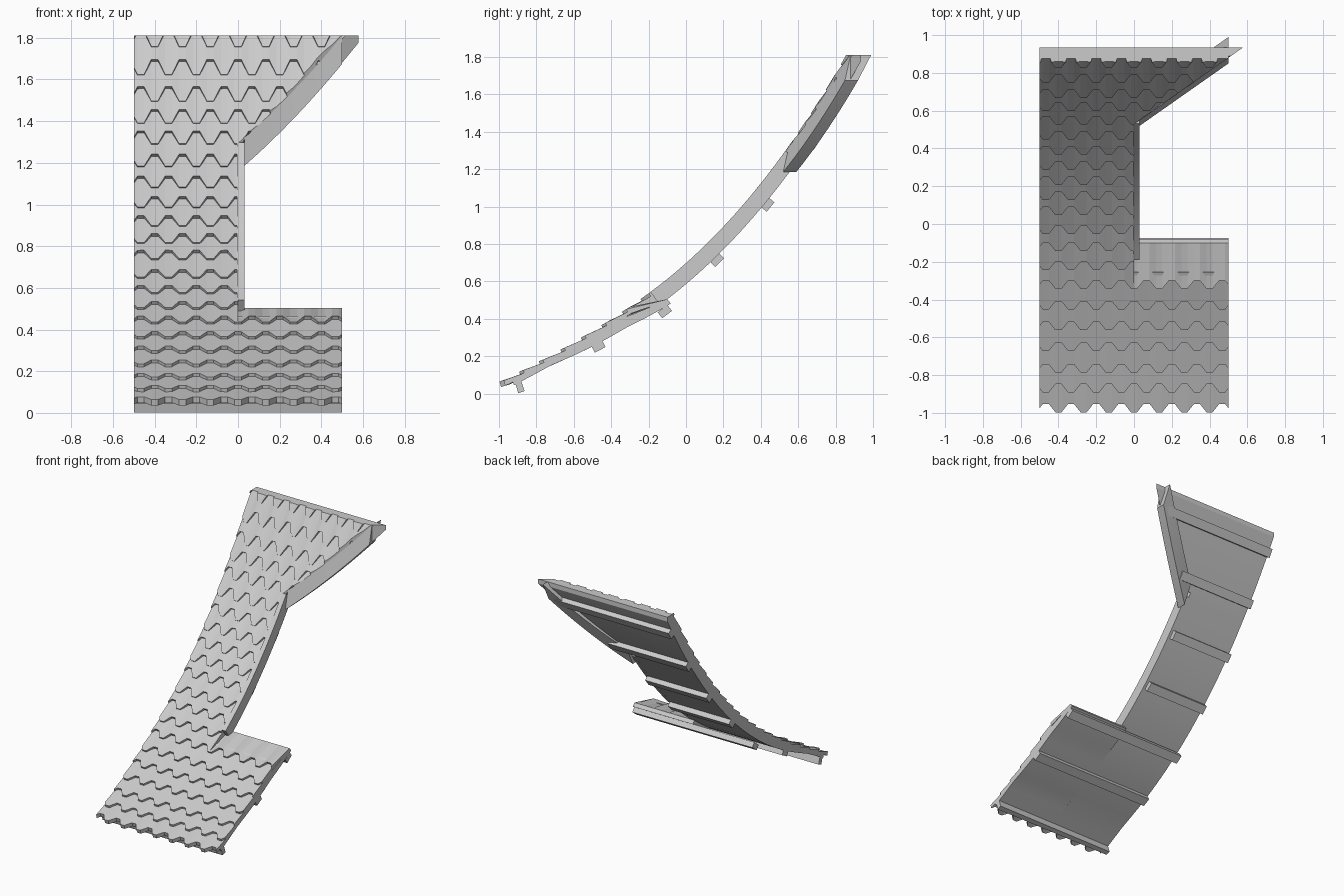
import bpy, bmesh, math
from mathutils import Vector

cube = bpy.data.objects.get("Cube")
if cube:
    bpy.data.objects.remove(cube)

grey = bpy.data.materials.new("weathered_grey")
grey.use_nodes = True
COLOUR = (0.6, 0.6, 0.6, 1)
grey.diffuse_color = COLOUR
grey.node_tree.nodes["Principled BSDF"].inputs["Base Color"].default_value = COLOUR


# Swept roof curve: height of the underside at y, and its slope angle
def base(y):
    return 0.585 + 0.843 * y + 0.391 * y**2 + 0.075 * y**3


def angle(y):
    return math.atan(0.843 + 0.782 * y + 0.225 * y**2)


def on_roof(x, y, h):
    """Point at distance h off the roof curve."""
    a = angle(y)
    return Vector((x, y - h * math.sin(a), base(y) + h * math.cos(a)))


def butt_height(y):
    return 0.085 * (1 - min(1, max(0, (-0.2 - y) / 0.8))**2)


def deck_top(y):
    return butt_height(y) - 0.028


def deck_bottom(y):
    return min(0, butt_height(y) - 0.05)


def loft(bm, sections):
    """Closed solid through a list of equal-length sections."""
    rings = [[bm.verts.new(p) for p in s] for s in sections]
    n = len(rings[0])
    for a, b in zip(rings, rings[1:]):
        for i in range(n):
            j = (i + 1) % n
            bm.faces.new((a[i], a[j], b[j], b[i]))
    bm.faces.new(rings[0])
    bm.faces.new(rings[-1][::-1])


def cut(bm, point, normal):
    """Trim away the side the normal points to, and close the cut."""
    geom = bm.verts[:] + bm.edges[:] + bm.faces[:]
    res = bmesh.ops.bisect_plane(bm, geom=geom, plane_co=point, plane_no=normal,
                                 clear_outer=True)
    edges = [e for e in res["geom_cut"] if isinstance(e, bmesh.types.BMEdge)]
    if edges:
        bmesh.ops.holes_fill(bm, edges=edges, sides=0)


def finish(name, bm, smooth=False):
    bmesh.ops.recalc_face_normals(bm, faces=bm.faces[:])
    mesh = bpy.data.meshes.new(name)
    bm.to_mesh(mesh)
    bm.free()
    mesh.materials.append(grey)
    obj = bpy.data.objects.new(name, mesh)
    bpy.context.collection.objects.link(obj)
    if smooth:
        bpy.ops.object.select_all(action="DESELECT")
        obj.select_set(True)
        bpy.context.view_layer.objects.active = obj
        bpy.ops.object.shade_smooth_by_angle(angle=math.radians(25))
    return obj


def steps(a, b, n):
    return [a + (b - a) * i / n for i in range(n + 1)]


VALLEY = (0.03, 0.55, 0)            # diagonal edge of the upper roof, in plan
VALLEY_NORMAL = (0.33, -0.47, 0)
BACK, UP = (0, 0.935, 0), (0, 1, 0)
TOP = (0, 0, 1.81)


def trim_upper(bm):
    cut(bm, VALLEY, VALLEY_NORMAL)
    cut(bm, BACK, UP)
    cut(bm, TOP, (0, 0, 1))


def deck(name, x0, x1, y0, y1, top=deck_top, bottom=deck_bottom, upper=False):
    bm = bmesh.new()
    loft(bm, [[on_roof(x0, y, bottom(y)), on_roof(x1, y, bottom(y)),
               on_roof(x1, y, top(y)), on_roof(x0, y, top(y))]
              for y in steps(y0, y1, 16)])
    if upper:
        trim_upper(bm)
    finish(name, bm, True)


# Boarding under the shingles
def drop(y):
    return max(0, (y + 0.32) / 0.22)


deck("main_deck", -0.5, 0.0, -0.93, 0.62)
deck("eave_deck", 0.0, 0.5, -0.93, -0.1,
     lambda y: deck_top(y) * (1 - drop(y)),
     lambda y: deck_bottom(y) - 0.03 * drop(y))
deck("upper_deck", -0.5, 0.6, 0.62, 1.06, upper=True)


# Shingle courses with a zigzag lower edge
TOOTH = 1 / 7.5


def course(index, y, y_next, x0, x1, sunk=False, upper=False):
    bm = bmesh.new()
    shift = butt_height(y) * math.sin(angle(y))
    head = y_next + shift + 0.06
    if sunk:
        head = -0.1
    xs = [x0, x1]
    for k in range(-9, 10):
        for off in (-0.12, 0.12, 0.38, 0.62):
            xs.append((k + off + 0.5 * (index % 2)) * TOOTH)
    xs = sorted(set(round(x, 4) for x in xs if x0 <= x <= x1))
    sections = []
    for x in xs:
        phase = abs((x / TOOTH - 0.5 * (index % 2) + 0.5) % 1 - 0.5)
        tooth = min(1, max(0, (phase - 0.12) / 0.26))
        yb = y + shift - 0.022 + 0.044 * tooth
        h = butt_height(y)
        sections.append([on_roof(x, yb, h), on_roof(x, yb, h - 0.03),
                         on_roof(x, head, -0.01 if sunk else deck_top(head) - 0.01),
                         on_roof(x, head, 0 if sunk else deck_top(head) + 0.002)])
    loft(bm, sections)
    if upper:
        trim_upper(bm)
    finish(f"shingle_course_{index}", bm)


rows = [-0.975, -0.87, -0.765, -0.65, -0.54, -0.43, -0.32, -0.22, -0.12, -0.03, 0.07,
        0.15, 0.23, 0.31, 0.39, 0.47, 0.55, 0.62, 0.69, 0.77, 0.85, 0.93]
for i, (y, y_next) in enumerate(zip(rows, rows[1:])):
    if y < -0.33:
        course(i, y, y_next, -0.5, 0.5)
    elif y < -0.3:
        course(i, y, y_next, -0.5, 0.0)
        course(i, y, y_next, 0.0, 0.5, sunk=True)
    else:
        course(i, y, y_next, -0.5, 0.5 if y > 0.5 else 0.0, upper=y > 0.5)

# Trim board along the straight side of the opening
bm = bmesh.new()
loft(bm, [[on_roof(x, y, h) for x, h in
           ((-0.005, 0), (0.03, 0), (0.03, 0.085), (-0.005, 0.085))]
          for y in steps(-0.14, 0.6, 14)])
finish("opening_side_board", bm, True)

# Tapered board along the diagonal edge
bm = bmesh.new()
ring = ((0, 0), (-0.03, -0.135), (0.04, -0.135), (0.11, 0))
sections = []
for u in steps(0, 1, 10):
    z = 1.32 + 0.49 * u - 0.08 * u * (1 - u)
    sections.append([(0.03 + 0.47 * u, 0.55 + 0.33 * u + dy, z + dz) for dy, dz in ring])
loft(bm, sections)
finish("diagonal_valley_board", bm, True)


# Battens across the underside
def batten(name, y, x1, width=0.065, depth=0.04, lift=0.0):
    a = angle(y)
    along = Vector((0, math.cos(a), math.sin(a))) * width / 2
    bm = bmesh.new()
    loft(bm, [[on_roof(x, y, lift) - along, on_roof(x, y, lift) + along,
               on_roof(x, y, lift - depth) + along, on_roof(x, y, lift - depth) - along]
              for x in (-0.5, x1)])
    finish(name, bm)


batten("eave_batten", -0.905, 0.5, 0.035, 0.065, -0.018)
for i, (y, x1) in enumerate(((-0.475, 0.5), (-0.14, 0.5), (0.155, 0.01),
                             (0.425, 0.01), (0.67, 0.15), (0.875, 0.45))):
    batten(f"batten_{i + 1}", y, x1, lift=-0.025 if y == -0.14 else 0.005)
